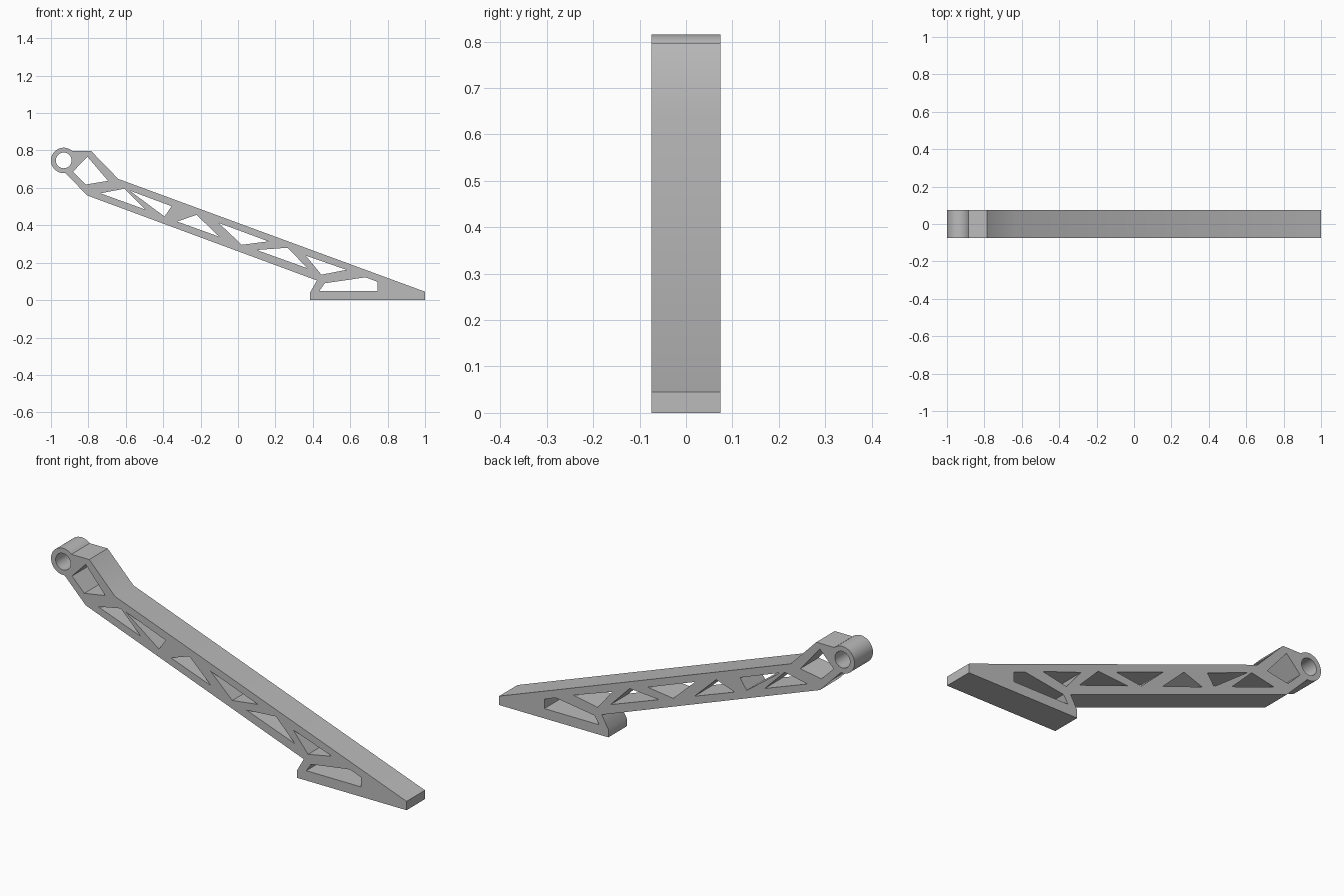
import bpy, bmesh
from math import sin, cos, radians

cube = bpy.data.objects.get("Cube")
if cube:
    bpy.data.objects.remove(cube)

HALF_WIDTH = 0.074
EYE = (-0.932, 0.747)


def arc(radius, start, end, steps):
    """Points around the pivot eye, in degrees."""
    angles = [radians(start + (end - start) * i / steps) for i in range(steps + 1)]
    return [(EYE[0] + radius * cos(a), EYE[1] + radius * sin(a)) for a in angles]


def plate(name, loops, half_width):
    """Extrude a side profile (first loop outer, the rest holes) across y."""
    curve = bpy.data.curves.new(name, "CURVE")
    curve.dimensions = "2D"
    curve.fill_mode = "BOTH"
    curve.extrude = half_width
    for loop in loops:
        spline = curve.splines.new("POLY")
        spline.points.add(len(loop) - 1)
        for point, (x, z) in zip(spline.points, loop):
            point.co = (x, z, 0, 1)
        spline.use_cyclic_u = True
    obj = bpy.data.objects.new(name, curve)
    bpy.context.collection.objects.link(obj)
    obj.rotation_euler.x = radians(90)
    bpy.ops.object.select_all(action="DESELECT")
    obj.select_set(True)
    bpy.context.view_layer.objects.active = obj
    bpy.ops.object.convert(target="MESH")
    bpy.ops.object.transform_apply(location=False, rotation=True, scale=False)
    # Weld the caps to the walls
    obj = bpy.context.object
    bm = bmesh.new()
    bm.from_mesh(obj.data)
    bmesh.ops.remove_doubles(bm, verts=bm.verts, dist=0.0001)
    bmesh.ops.recalc_face_normals(bm, faces=bm.faces)
    bm.to_mesh(obj.data)
    bm.free()
    bpy.ops.object.shade_smooth_by_angle(angle=radians(30))
    return obj


# Outer profile: foot, sloping beam, bent head and rounded eye
outline = [(0.385, 0), (1, 0), (1, 0.045), (-0.64, 0.648), (-0.785, 0.797)]
outline += arc(0.068, 47, 277, 40)
outline += [(-0.805, 0.559), (0.422, 0.105), (0.385, 0.04)]

# Pivot bore, head window, truss windows and foot window
bore = arc(0.042, 0, 350, 35)
head_window = [(-0.805, 0.767), (-0.695, 0.638), (-0.813, 0.618), (-0.882, 0.687)]
truss_windows = [
    [(-0.735, 0.571), (-0.607, 0.596), (-0.495, 0.484)],
    [(-0.58, 0.586), (-0.355, 0.502), (-0.393, 0.447)],
    [(-0.325, 0.42), (-0.222, 0.456), (-0.1, 0.339)],
    [(-0.104, 0.413), (0.163, 0.314), (0.02, 0.296)],
    [(0.1, 0.268), (0.265, 0.28), (0.372, 0.17)],
    [(0.362, 0.238), (0.58, 0.162), (0.446, 0.136)],
]
foot_window = [(0.436, 0.05), (0.463, 0.09), (0.682, 0.122), (0.745, 0.098), (0.745, 0.05)]

arm = plate("truss_arm", [outline, bore, head_window, *truss_windows, foot_window], HALF_WIDTH)

# Single grey finish
grey = bpy.data.materials.new("grey")
grey.use_nodes = True
colour = (0.5, 0.5, 0.5, 1)
grey.diffuse_color = colour
grey.node_tree.nodes["Principled BSDF"].inputs["Base Color"].default_value = colour
arm.data.materials.clear()
arm.data.materials.append(grey)
